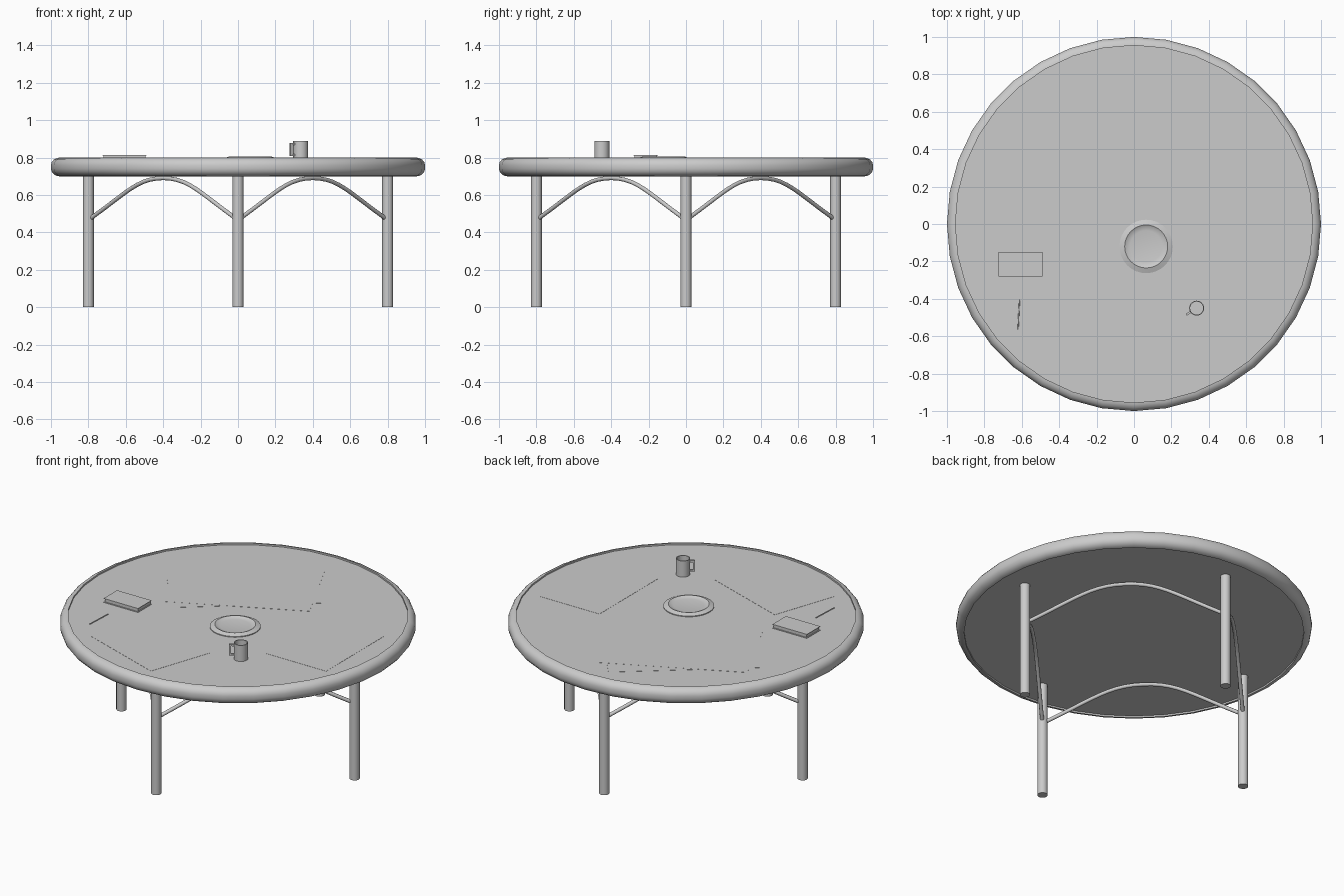
import bpy, bmesh, math
from mathutils import Vector

if "Cube" in bpy.data.objects:
    bpy.data.objects.remove(bpy.data.objects["Cube"])

SURF = 0.79  # height of the recessed table surface


def finish(name, bm, loc=(0, 0, 0), rot=0.0, smooth=True):
    bmesh.ops.recalc_face_normals(bm, faces=bm.faces)
    me = bpy.data.meshes.new(name)
    bm.to_mesh(me)
    bm.free()
    ob = bpy.data.objects.new(name, me)
    ob.location = loc
    ob.rotation_euler = (0, 0, rot)
    bpy.context.collection.objects.link(ob)
    if smooth:
        bpy.ops.object.select_all(action='DESELECT')
        ob.select_set(True)
        bpy.context.view_layer.objects.active = ob
        bpy.ops.object.shade_smooth_by_angle(angle=math.radians(35))
    return ob


def lathe(name, profile, segs, loc=(0, 0, 0), closed=False):
    bm = bmesh.new()
    vs = [bm.verts.new((r, 0, z)) for r, z in profile]
    pairs = list(zip(vs, vs[1:])) + ([(vs[-1], vs[0])] if closed else [])
    edges = [bm.edges.new(p) for p in pairs]
    bmesh.ops.spin(bm, geom=vs + edges, cent=(0, 0, 0), axis=(0, 0, 1),
                   angle=2 * math.pi, steps=segs)
    bmesh.ops.remove_doubles(bm, verts=bm.verts, dist=1e-5)
    return finish(name, bm, loc)


def box(name, size, loc, rot=0.0):
    bm = bmesh.new()
    bmesh.ops.create_cube(bm, size=1)
    bmesh.ops.scale(bm, vec=size, verts=bm.verts)
    return finish(name, bm, loc, rot, smooth=False)


def tube(name, points, radius, res=3):
    # points: (position, left handle, right handle)
    cu = bpy.data.curves.new(name, 'CURVE')
    cu.dimensions = '3D'
    cu.bevel_depth = radius
    cu.bevel_resolution = res
    cu.resolution_u = 10
    cu.use_fill_caps = True
    sp = cu.splines.new('BEZIER')
    sp.bezier_points.add(len(points) - 1)
    for bp, (co, hl, hr) in zip(sp.bezier_points, points):
        bp.handle_left_type = bp.handle_right_type = 'FREE'
        bp.co, bp.handle_left, bp.handle_right = co, hl, hr
    ob = bpy.data.objects.new(name, cu)
    bpy.context.collection.objects.link(ob)
    return ob


# Rounded rim ring and recessed top panel
rim = [(0.955, 0.70), (0.968, 0.702), (0.985, 0.711), (0.996, 0.725), (1.0, 0.74)]
lathe("table_rim", rim + [(r, 1.5 - z) for r, z in reversed(rim)], 36, closed=True)
lathe("table_panel", [(0, 0.71), (0.956, 0.71), (0.956, SURF), (0, SURF)], 36)

# Four legs and four arched braces between neighbouring legs
for i in range(4):
    a0, a1 = i * math.pi / 2, (i + 1) * math.pi / 2
    p0 = Vector((math.cos(a0), math.sin(a0), 0)) * 0.8
    p1 = Vector((math.cos(a1), math.sin(a1), 0)) * 0.8
    lathe(f"leg_{i + 1}", [(0, 0), (0.029, 0), (0.029, 0.712), (0, 0.712)], 24, p0)

    def at(t, z):
        return p0.lerp(p1, t) + Vector((0, 0, z))
    tube(f"brace_{i + 1}", [
        (at(0.015, 0.475), at(0.0, 0.46), at(0.26, 0.615)),
        (at(0.5, 0.69), at(0.33, 0.69), at(0.67, 0.69)),
        (at(0.985, 0.475), at(0.74, 0.615), at(1.0, 0.46))], 0.011)

# Dish with a raised inner lip
lathe("dish", [(0, 0.795), (0.085, 0.795), (0.105, 0.799), (0.115, 0.805),
               (0.143, 0.795), (0.143, SURF), (0, SURF)], 32, (0.065, -0.12, 0))

# Mug: hollow cup and squared handle
MUG = Vector((0.335, -0.45, 0))
lathe("mug", [(0, SURF), (0.04, SURF), (0.04, 0.89), (0.035, 0.89),
              (0.035, 0.797), (0, 0.797)], 24, MUG)
ang = math.radians(212)
out = Vector((math.cos(ang), math.sin(ang), 0))
for part, r, z, size in (("upper", 0.050, 0.873, (0.028, 0.011, 0.011)),
                         ("lower", 0.050, 0.815, (0.028, 0.011, 0.011)),
                         ("grip", 0.061, 0.844, (0.010, 0.011, 0.069))):
    box("mug_handle_" + part, size, MUG + out * r + Vector((0, 0, z)), ang)

# Notebook: two covers around the pages
for part, sx, sy, h, z in (("back_cover", 0.236, 0.132, 0.003, 0.7915),
                           ("pages", 0.226, 0.122, 0.019, 0.8025),
                           ("front_cover", 0.236, 0.132, 0.003, 0.8135)):
    box("notebook_" + part, (sx, sy, h), (-0.607, -0.215, z))

# Pencil lying on the table
tube("pencil", [((-0.62, -0.565, 0.793),) * 3, ((-0.612, -0.40, 0.793),) * 3], 0.003, 1)

# Loose paper sheets: centre, size, rotation in degrees
for i, (x, y, w, h, rot) in enumerate([
        (-0.19, -0.59, 0.58, 0.41, -19), (0.62, -0.03, 0.41, 0.57, 0),
        (-0.22, 0.37, 0.85, 0.57, 39), (-0.21, 0.35, 0.845, 0.56, 26)]):
    box(f"paper_sheet_{i + 1}", (w, h, 0.001), (x, y, SURF + 0.0006 + 0.0005 * (i == 3)),
        math.radians(rot))
